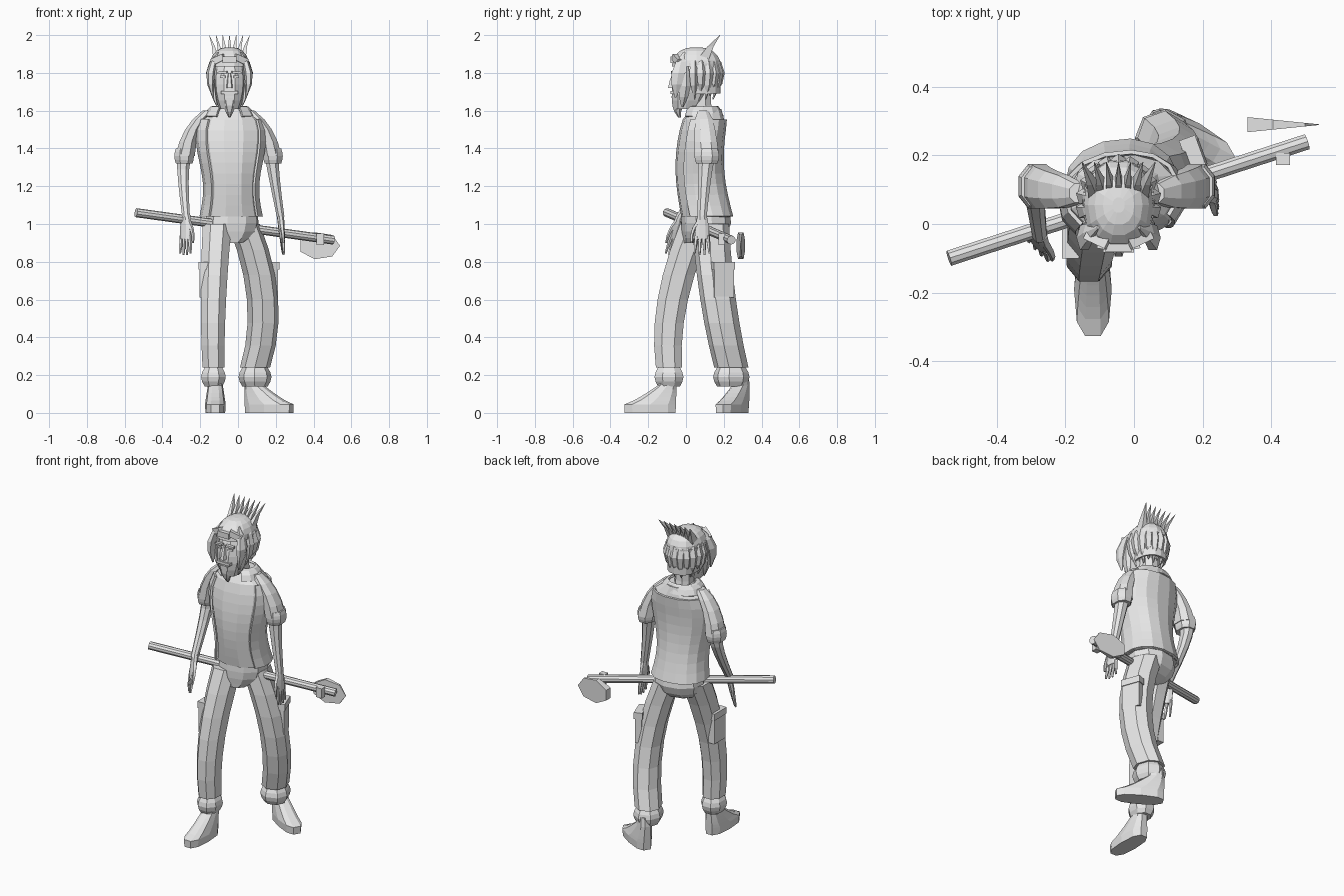
import bpy, bmesh, math
from math import sin, cos, pi, radians
from mathutils import Vector, Matrix

default_cube = bpy.data.objects.get("Cube")
if default_cube:
    bpy.data.objects.remove(default_cube)

GREY = (.8, .8, .8, 1)
grey = bpy.data.materials.new("plain grey")
grey.use_nodes = True
grey.diffuse_color = GREY
for node in grey.node_tree.nodes:
    if node.type == 'BSDF_PRINCIPLED':
        node.inputs["Base Color"].default_value = GREY


def finish(name, bm):
    bmesh.ops.recalc_face_normals(bm, faces=bm.faces)
    mesh = bpy.data.meshes.new(name)
    bm.to_mesh(mesh)
    bm.free()
    mesh.materials.append(grey)
    obj = bpy.data.objects.new(name, mesh)
    bpy.context.collection.objects.link(obj)
    return obj


def steps(count):
    return [i / count for i in range(count + 1)]


def loft(name, rings, sides=8, yaw=0, power=.9, gap=0):
    """Skin level rings (x, y, z, half width, half depth); gap leaves the front open."""
    bm = bmesh.new()
    spin = Matrix.Rotation(radians(yaw), 3, 'Z')
    rows = []
    for x, y, z, width, depth in rings:
        row = []
        for i in range(sides):
            if gap:
                angle = gap + (math.tau - gap - gap) * i / (sides - 1)
            else:
                angle = math.tau * (i + .5) / sides
            across, along = [math.copysign(abs(v) ** power, v) for v in (sin(angle), -cos(angle))]
            point = spin @ Vector((width * across, depth * along, 0))
            row.append(bm.verts.new(Vector((x, y, z)) + point))
        rows.append(row)
    for low, high in zip(rows, rows[1:]):
        for i in range(sides - 1 if gap else sides):
            j = (i + 1) % sides
            bm.faces.new((low[i], low[j], high[j], high[i]))
    if not gap:
        bm.faces.new(rows[0])
        bm.faces.new(rows[-1])
    obj = finish(name, bm)
    if gap:
        solid = obj.modifiers.new("thickness", 'SOLIDIFY')
        solid.thickness, solid.offset = .012, 0
    return obj


def limb(name, start, middle, end, girth, count=6, **style):
    """Loft along a bend through three points, with girth(t) giving each ring's size."""
    start, middle, end = Vector(start), Vector(middle), Vector(end)
    rings = []
    for t in steps(count):
        point = start * (1 - t) * (1 - t - t) + middle * 4 * t * (1 - t) + end * t * (t + t - 1)
        rings.append((*point, *girth(t)))
    return loft(name, rings, **style)


def taper(first, last, depth=1.2):
    def girth(t):
        radius = first + (last - first) * t
        return radius, radius * depth
    return girth


def spindle(radius, depth=1):
    def girth(t):
        swell = .003 + radius * sin(pi * t)
        return swell, swell * depth
    return girth


def box(name, centre, size, yaw=0, tilt=0):
    bm = bmesh.new()
    turn = Matrix.Rotation(radians(yaw), 4, 'Z') @ Matrix.Rotation(radians(tilt), 4, 'Y')
    place = Matrix.Translation(centre) @ turn @ Matrix.Diagonal((*size, 1))
    bmesh.ops.create_cube(bm, size=1, matrix=place)
    return finish(name, bm)


MID = -.045
SIDES = {"right": -1, "left": 1}


# Shirt, open vest and collar: waist and chest follow a sine, shoulders round off
def torso_ring(t, pad=0):
    shoulder = cos(max(0, t - .85) * 7)
    width = (.155 - .02 * sin(t * math.tau)) * shoulder
    depth = (.13 - .02 * t) * (1 + shoulder) / 2
    return -.035, .105 - .04 * sin(pi * t), 1.04 + .57 * t, width + pad, depth + pad


loft("shirt", [torso_ring(t) for t in steps(10)], sides=12, yaw=6)
loft("vest", [torso_ring(t, .008) for t in steps(10)[:-1]], sides=12, yaw=6, gap=.85)
limb("collar", (MID, .09, 1.57), (MID, .09, 1.61), (MID, .1, 1.62), taper(.13, .08, .8), 3, sides=11, gap=.5)
limb("neck", (MID, .09, 1.56), (MID, .08, 1.63), (MID, .08, 1.7), taper(.055, .05, 1.1), 2)

# Trousers, gathered into a fuller cuff at each ankle
limb("trouser_seat", (-.035, .06, .9), (-.035, .1, .96), (-.03, .105, 1.06),
     lambda t: (.06 + .085 * sin(t * 2), .07 + .06 * sin(t * 2)), 4, sides=10, yaw=12)
legs = {"right": ((-.11, .06, 1), (-.13, -.07, .6), (-.13, -.09, .24), .062, 0),
        "left": ((.03, .13, 1), (.13, .17, .6), (.09, .24, .24), .076, 20)}
for side, (hip, knee, ankle, girth, yaw) in legs.items():
    limb(side + "_trouser_leg", hip, knee, ankle, taper(.082, girth), yaw=yaw)
    foot = Vector(ankle)
    rise = Vector((0, 0, .05))
    limb(side + "_trouser_cuff", foot - rise - rise, foot - rise, foot,
         lambda t: (girth - .012 + .02 * sin(pi * t), girth + .02 * sin(pi * t)), 4, yaw=yaw)
for side, x, y, yaw in (("left", .175, .195, 20), ("right", -.185, -.04, 0)):
    box(side + "_pocket", (x, y, .7), (.04, .11, .18), yaw)
    box(side + "_pocket_flap", (x, y, .78), (.05, .12, .04), yaw)

# Shoes: the heel stays put while each layer shortens towards the ankle
for side, x, y, yaw in (("right", -.12, -.19, 0), ("left", .165, .245, 60)):
    toe = Vector((sin(radians(yaw)), -cos(radians(yaw))))
    rings = [(x, y, 0, .052, .14)]
    for t in steps(5):
        cut = .09 * t ** .8
        centre = Vector((x, y)) - toe * cut
        rings.append((*centre, .045 + .1 * t, .055 - .015 * t, .142 - cut))
    rings.append((*centre, .2, .036, .045))
    loft(side + "_shoe", rings, sides=10, yaw=yaw, power=.75)

# Arms share one mirrored layout; only the hands differ
wrists = {"right": ((-.275, -.03, 1.04), 45, (-.02, -.25)), "left": ((.225, .085, 1.04), 5, (.08, 0))}
for side, sign in SIDES.items():
    def reach(out, y, z):
        return -.05 + sign * out, y, z

    wrist, yaw, lean = wrists[side]
    limb(side + "_sleeve", reach(.11, .09, 1.6), reach(.19, .1, 1.5), reach(.23, .11, 1.36),
         lambda t: (.03 + .025 * t, .03 + .04 * t ** .5), 4)
    limb(side + "_sleeve_cuff", reach(.235, .11, 1.4), reach(.235, .11, 1.36), reach(.235, .11, 1.32),
         lambda t: (.047 + .009 * sin(pi * t), .06 + .01 * sin(pi * t)), 4)
    limb(side + "_forearm", reach(.23, .11, 1.36), reach(.24, .1, 1.26), wrist, taper(.042, .022), 5)

    ahead = Vector((sin(radians(yaw)), -cos(radians(yaw))))

    def grip(forward, drop):
        return *(Vector(wrist[:2]) + ahead * forward + Vector(lean) * drop), wrist[2] - drop

    limb(side + "_palm", grip(0, -.01), grip(0, .05), grip(0, .12),
         lambda t: (.02 - .006 * t, .024 + .016 * sin(t * 2)), 4, yaw=yaw)
    for i in range(4):
        spread = .03 - .02 * i
        tip = .21 - .01 * abs(i - 1.5)
        limb(f"{side}_finger_{i + 1}", grip(spread, .1), grip(spread * 1.2, .16), grip(spread * 1.3, tip),
             taper(.012, .005, 1), 3, sides=5, yaw=yaw)
    limb(side + "_thumb", grip(.015, .02), grip(.05, .08), grip(.055, .14), taper(.014, .006, 1), 3, sides=5, yaw=yaw)

# Head and face
def head_size(t):
    round_off = sin(pi * (.15 + .72 * t)) ** .6
    return .087 * round_off, .107 * round_off


limb("head", (MID, 0, 1.61), (MID, .035, 1.76), (MID, .065, 1.91), head_size, 7, sides=10)
limb("nose", (MID, -.08, 1.72), (MID, -.075, 1.76), (MID, -.065, 1.8), taper(.018, .008, 1), 2, sides=5)
limb("beard", (MID, -.035, 1.565), (MID, -.045, 1.61), (MID, -.035, 1.665),
     lambda t: (.006 + .046 * t, .008 + .034 * t), 3)
box("moustache", (MID, -.07, 1.695), (.09, .025, .016))
box("lower_lip", (MID, -.07, 1.672), (.05, .015, .01))
for side, sign in SIDES.items():
    def face(out, y, z):
        return MID + sign * out, y, z

    box(side + "_brow", face(.037, -.065, 1.802), (.05, .02, .012), sign * 10, sign * 6)
    box(side + "_eye", face(.036, -.063, 1.78), (.028, .008, .012), sign * 14)
    box(side + "_ear", face(.088, .05, 1.755), (.02, .035, .055), sign * 15)
    limb(side + "_sideburn", face(.065, -.02, 1.62), face(.09, -.01, 1.73), face(.09, 0, 1.86), spindle(.014, 2), 4, sides=5)
    limb(side + "_front_lock", face(.088, -.055, 1.67), face(.1, -.04, 1.8), face(.06, -.01, 1.91), spindle(.02, 1.8), 4, sides=6)

# Hair: crown, hanging locks, fringe and swept spikes
loft("hair_crown", [(MID, .055, 1.835 + .1 * sin(t * pi / 2), .105 * cos(t * 1.4), .133 * cos(t * 1.4))
                    for t in steps(5)], sides=14)
limb("hair_back", (MID, .08, 1.69), (MID, .07, 1.77), (MID, .06, 1.85), taper(.08, .1), 2, sides=11, gap=1.25)
for i in range(11):
    angle = radians(80 + 20 * i)

    def lock(out, z):
        return MID + out * sin(angle), .06 - (out + .018) * cos(angle), z

    limb(f"hair_lock_{i + 1}", lock(.07, 1.66 + .02 * (i % 2)), lock(.1, 1.8), lock(.06, 1.91),
         spindle(.024), 4, sides=5)
for i in (-1, 0, 1):
    box(f"fringe_{i + 2}", (MID + .058 * i, -.062 + .02 * abs(i), 1.87), (.075, .04, .034), 25 * i, 24 * i)
for i in range(7):
    t = i / 3 - 1
    limb(f"hair_spike_{i + 1}", (MID + .07 * t, .09, 1.87), (MID + .085 * t, .13, 1.94),
         (MID + .107 * t, .18, 2), taper(.021, .001, 2), 2, sides=4)

# Shovel: long handle, small bracket and wedge-shaped blade
butt, neck = Vector((-.54, -.1, 1.06)), Vector((.505, .24, .915))
shaft = neck - butt
bm = bmesh.new()
aim = shaft.to_track_quat('Z', 'Y').to_matrix().to_4x4()
bmesh.ops.create_cone(bm, cap_ends=True, segments=10, radius1=.024, radius2=.024,
                      depth=shaft.length, matrix=Matrix.Translation((butt + neck) / 2) @ aim)
finish("shovel_handle", bm)
box("shovel_bracket", (.435, .19, .92), (.04, .035, .06))

bm = bmesh.new()
front, back = [], []
for i in range(7):
    angle = math.tau * i / 7
    x, z = .43 + .11 * cos(angle), .885 + .073 * sin(angle)
    half = .001 + .1 * (.54 - x)
    front.append(bm.verts.new((x, .29 - half, z)))
    back.append(bm.verts.new((x, .29 + half, z)))
bm.faces.new(front)
bm.faces.new(back)
for i in range(7):
    bm.faces.new((front[i - 1], front[i], back[i], back[i - 1]))
finish("shovel_blade", bm)
